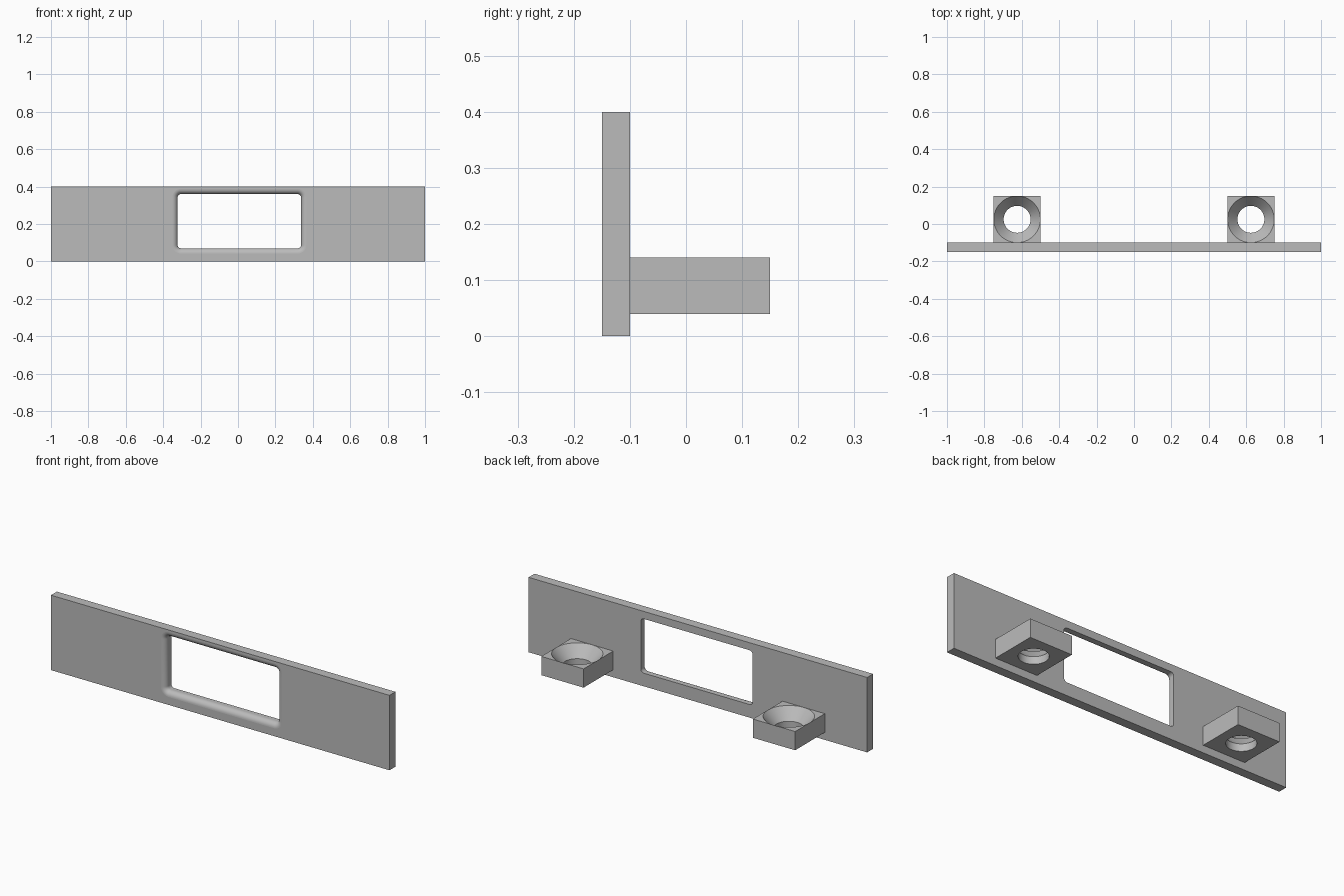
import bpy, bmesh
from math import sin, cos, pi, radians

cube = bpy.data.objects.get("Cube")
if cube:
    bpy.data.objects.remove(cube, do_unlink=True)

grey = bpy.data.materials.new("plain grey")
grey.use_nodes = True
grey.diffuse_color = (0.5, 0.5, 0.5, 1)
grey.node_tree.nodes["Principled BSDF"].inputs["Base Color"].default_value = (0.5, 0.5, 0.5, 1)


def finish(name, bm):
    bmesh.ops.recalc_face_normals(bm, faces=bm.faces)
    mesh = bpy.data.meshes.new(name)
    bm.to_mesh(mesh)
    bm.free()
    mesh.materials.append(grey)
    obj = bpy.data.objects.new(name, mesh)
    bpy.context.collection.objects.link(obj)
    return obj


def box(name, lo, hi):
    bm = bmesh.new()
    bmesh.ops.create_cube(bm, size=1)
    for v in bm.verts:
        v.co = [a + (b - a) * (c + 0.5) for a, b, c in zip(lo, hi, v.co)]
    return finish(name, bm)


def loft(name, loops):
    """Closed solid through loops of equal point count."""
    bm = bmesh.new()
    rings = [[bm.verts.new(p) for p in loop] for loop in loops]
    n = len(rings[0])
    for a, b in zip(rings, rings[1:]):
        for i in range(n):
            j = (i + 1) % n
            bm.faces.new((a[i], a[j], b[j], b[i]))
    bm.faces.new(rings[0])
    bm.faces.new(rings[-1])
    return finish(name, bm)


def cut(obj, cutter):
    """Subtract the cutter, apply, then smooth the curved faces only."""
    mod = obj.modifiers.new("cut", 'BOOLEAN')
    mod.operation, mod.solver, mod.object = 'DIFFERENCE', 'EXACT', cutter
    bpy.ops.object.select_all(action='DESELECT')
    obj.select_set(True)
    bpy.context.view_layer.objects.active = obj
    bpy.ops.object.modifier_apply(modifier=mod.name)
    bpy.data.objects.remove(cutter, do_unlink=True)
    bpy.ops.object.shade_smooth_by_angle(angle=radians(30))
    for p in obj.data.polygons:
        if p.normal.y < -0.9999 or abs(p.normal.z) > 0.9999:
            p.use_smooth = False


# Front plate with a window whose front rim is rounded over
FRONT, BACK, LIP, CORNER = -0.15, -0.1, 0.028, 0.018
X0, X1, Z0, Z1 = -0.323, 0.337, 0.07, 0.36


def window_loop(y, grow):
    pts = []
    centres = ((X1 - CORNER, Z1 - CORNER), (X0 + CORNER, Z1 - CORNER),
               (X0 + CORNER, Z0 + CORNER), (X1 - CORNER, Z0 + CORNER))
    for k, (cx, cz) in enumerate(centres):
        for i in range(9):
            a = (k + i / 8) * pi / 2
            r = CORNER + grow
            pts.append((cx + r * cos(a), y, cz + r * sin(a)))
    return pts


loops = [window_loop(BACK + 0.05, 0)]
for i in range(9):
    a = i / 8 * pi / 2
    loops.append(window_loop(FRONT + LIP * (1 - sin(a)), LIP * (1 - cos(a))))
loops.append(window_loop(FRONT - 0.05, LIP))
plate = box("front_plate", (-1, FRONT, 0), (1, BACK, 0.4))
cut(plate, loft("window_cutter", loops))

# Two mounting lugs with countersunk screw holes
CX, CY, HALF, BOTTOM, TOP = 0.625, 0.025, 0.125, 0.04, 0.14
PROFILE = ((0.072, 0), (0.072, 0.08), (0.1245, TOP), (0.1245, 0.2))
for side, sx in (("left", 1), ("right", -1)):
    x = sx * CX
    lug = box(side + "_lug", (x - HALF, CY - HALF, BOTTOM), (x + HALF, CY + HALF, TOP))
    rings = [[(x + r * cos(i * pi / 32), CY + r * sin(i * pi / 32), z) for i in range(64)]
             for r, z in PROFILE]
    cut(lug, loft("hole_cutter", rings))
